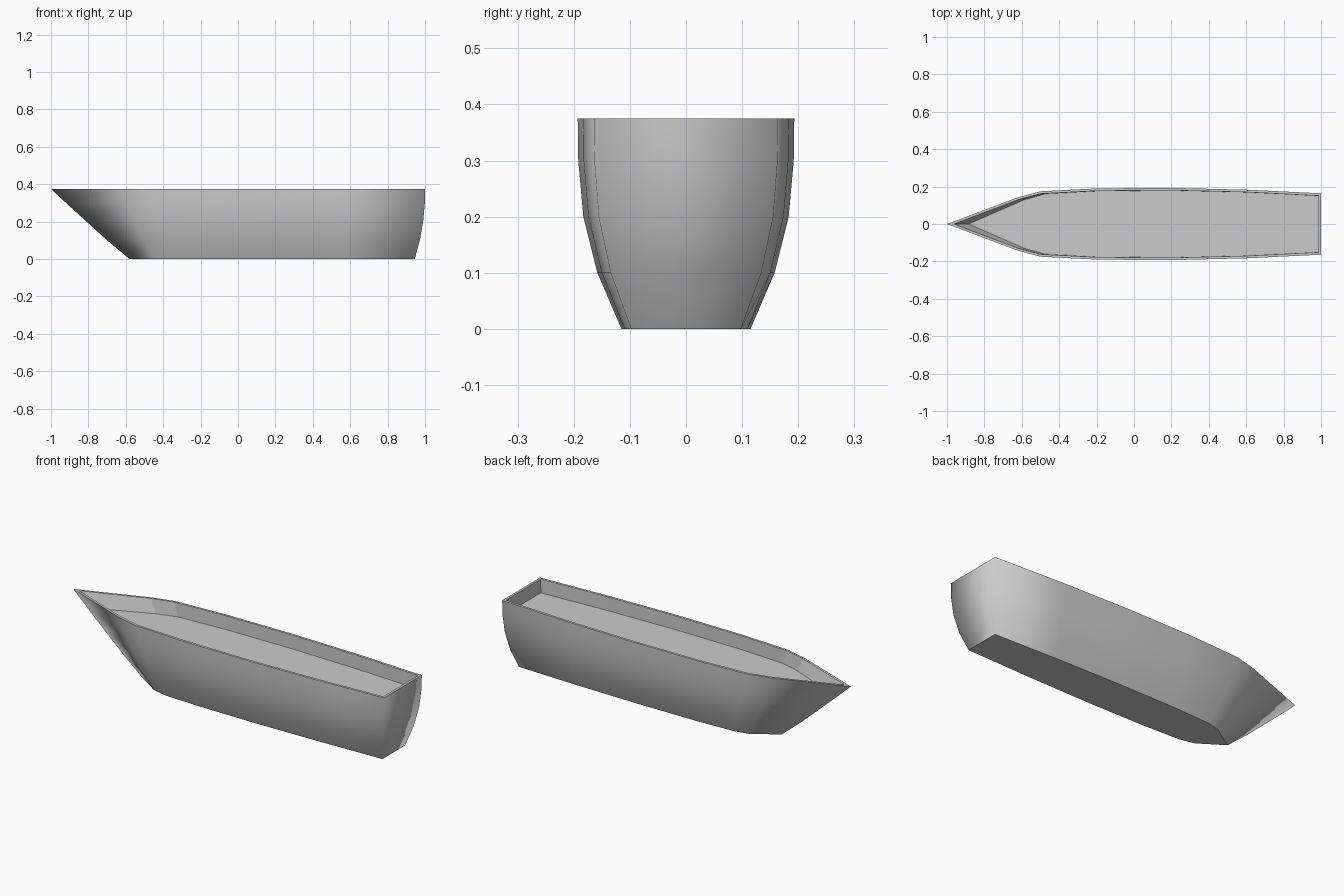
import bpy, bmesh

if "Cube" in bpy.data.objects:
    bpy.data.objects.remove(bpy.data.objects["Cube"])

# Stations along the hull: (x at top, x at bottom, width fraction)
STATIONS = [(-1.0, -0.58, 0.0), (-0.62, -0.45, 0.74), (-0.5, -0.37, 0.905),
            (-0.2, -0.15, 0.985), (0.2, 0.2, 1.0), (0.6, 0.58, 0.95)]
STERN_FRACTION = 0.85

# Levels: (z, stem x, stern x, half width)
LEVELS = [(0.0, -0.58, 0.945, 0.115), (0.1, -0.7, 0.972, 0.158),
          (0.2, -0.81, 0.99, 0.183), (0.3, -0.92, 0.999, 0.192),
          (0.375, -1.0, 1.0, 0.193)]


def outline(z, stem, stern, width, inset=0.0):
    """Closed pointed outline of the hull at one level."""
    t = (stem + 0.58) / -0.42
    side = []
    for top, bottom, f in STATIONS[1:]:
        side.append((bottom + (top - bottom) * t, width * f - inset))
    side.append((stern - inset, width * STERN_FRACTION - inset))
    pts = [(stem + inset * 2.8, 0)] + [(x, -y) for x, y in side]
    pts += [(x, y) for x, y in reversed(side)]
    return [(x, y, z) for x, y in pts]


def bridge(bm, a, b, smooth):
    n = len(a)
    for i in range(n):
        j = (i + 1) % n
        bm.faces.new((a[i], a[j], b[j], b[i])).smooth = smooth


def finish(bm, name):
    bmesh.ops.recalc_face_normals(bm, faces=bm.faces)
    mesh = bpy.data.meshes.new(name)
    bm.to_mesh(mesh)
    bm.free()
    obj = bpy.data.objects.new(name, mesh)
    bpy.context.collection.objects.link(obj)
    return obj


# Hull: flat bottom, smooth sides, thin rim, bulwark and recessed deck
bm = bmesh.new()
rings = [[bm.verts.new(p) for p in outline(*lv)] for lv in LEVELS]
for low, high in zip(rings, rings[1:]):
    bridge(bm, low, high, True)
rim = [bm.verts.new(p) for p in outline(*LEVELS[4], inset=0.013)]
deck = [bm.verts.new(p) for p in outline(*LEVELS[3], inset=0.013)]
bridge(bm, rings[-1], rim, False)
bridge(bm, rim, deck, False)
bm.faces.new(deck)
bm.faces.new(list(reversed(rings[0])))
finish(bm, "boat_hull")
